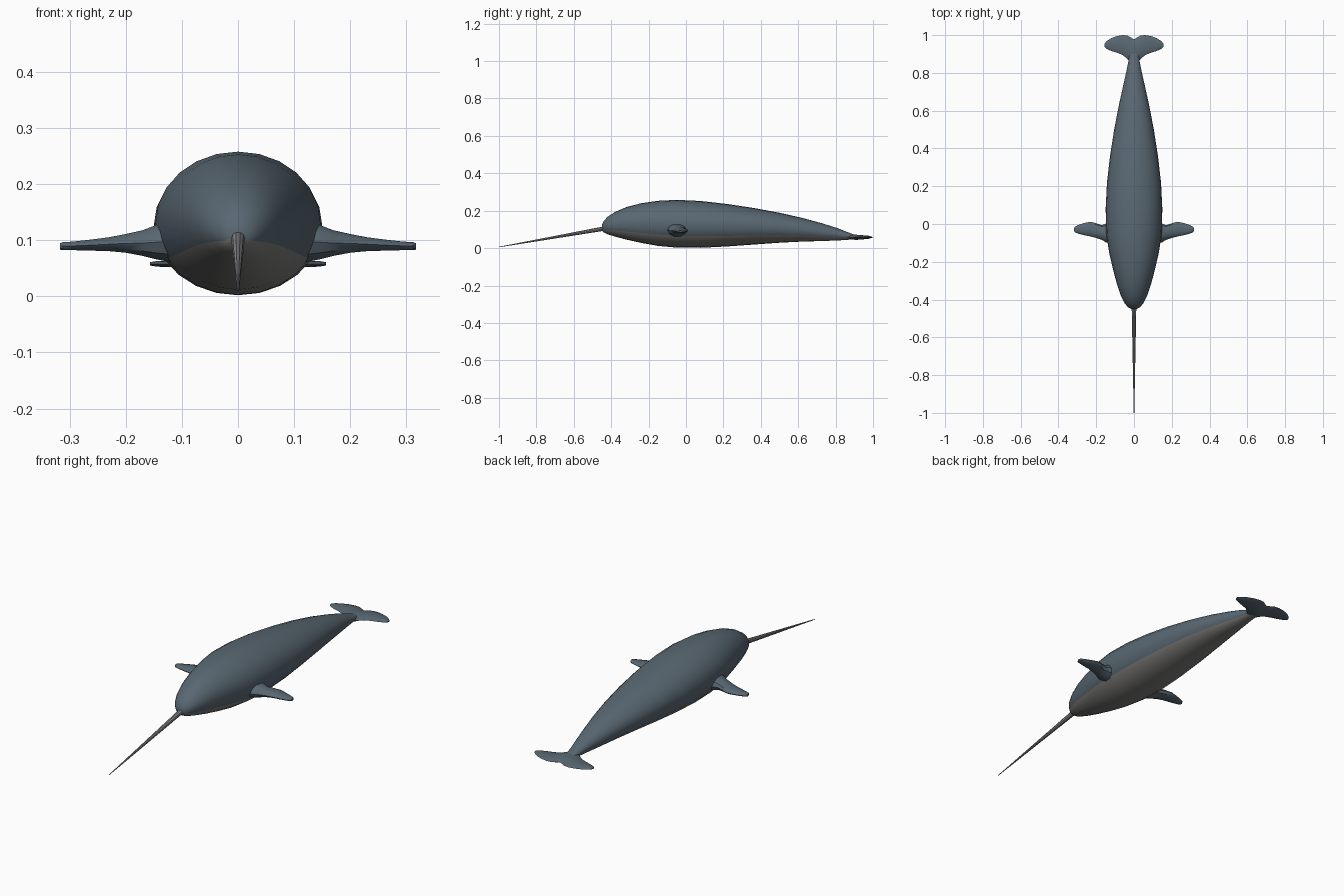
import bpy, bmesh, math
from mathutils import Vector

if "Cube" in bpy.data.objects:
    bpy.data.objects.remove(bpy.data.objects["Cube"])


def material(name, rgb):
    m = bpy.data.materials.new(name)
    m.diffuse_color = (*rgb, 1)
    m.use_nodes = True
    m.node_tree.nodes["Principled BSDF"].inputs["Base Color"].default_value = m.diffuse_color
    return m


SLATE = material("slate skin", (0.10, 0.137, 0.168))
BELLY = material("grey belly", (0.20, 0.195, 0.19))
IVORY = material("grey ivory", (0.25, 0.25, 0.25))


def loft(name, rings, mats, rule=None):
    """Skin a list of closed rings, cap both ends."""
    bm = bmesh.new()
    vs = [[bm.verts.new(p) for p in r] for r in rings]
    n = len(vs[0])
    for a, b in zip(vs, vs[1:]):
        for i in range(n):
            j = (i + 1) % n
            f = bm.faces.new((a[i], a[j], b[j], b[i]))
            if rule:
                f.material_index = rule(i)
    bm.faces.new(vs[0])
    bm.faces.new(vs[-1])
    bmesh.ops.recalc_face_normals(bm, faces=bm.faces[:])
    me = bpy.data.meshes.new(name)
    bm.to_mesh(me)
    bm.free()
    for m in mats:
        me.materials.append(m)
    ob = bpy.data.objects.new(name, me)
    bpy.context.collection.objects.link(ob)
    bpy.ops.object.select_all(action='DESELECT')
    ob.select_set(True)
    bpy.context.view_layer.objects.active = ob
    bpy.ops.object.shade_smooth_by_angle(angle=math.radians(35))
    return ob


def angles(n):
    return [2 * math.pi * i / n for i in range(n)]


# Body: y, half width, bottom z, top z
SECTIONS = [
    (-0.45, 0.014, 0.095, 0.125), (-0.44, 0.032, 0.084, 0.145),
    (-0.42, 0.050, 0.074, 0.167), (-0.38, 0.070, 0.062, 0.193),
    (-0.32, 0.090, 0.046, 0.219), (-0.24, 0.111, 0.028, 0.240),
    (-0.15, 0.132, 0.012, 0.253), (-0.05, 0.147, 0.003, 0.258),
    (0.08, 0.150, 0.002, 0.252), (0.22, 0.143, 0.009, 0.236),
    (0.36, 0.127, 0.019, 0.215), (0.50, 0.105, 0.029, 0.189),
    (0.62, 0.082, 0.035, 0.162), (0.73, 0.058, 0.038, 0.132),
    (0.81, 0.040, 0.041, 0.107), (0.86, 0.030, 0.044, 0.087),
    (0.91, 0.024, 0.049, 0.069), (0.95, 0.010, 0.054, 0.062),
]
SIDES = 24
body = [[(w * math.cos(t), y, (lo + hi) / 2 + (hi - lo) / 2 * math.sin(t))
         for t in angles(SIDES)] for y, w, lo, hi in SECTIONS]
# underside strips, from 30 degrees below the middle, are belly coloured
loft("body", body, [SLATE, BELLY],
     lambda i: int(math.sin(2 * math.pi * (i + 0.5) / SIDES) < -0.5))

# Tusk: thin tapering cone pointing forward and slightly down
base, tip = Vector((0, -0.43, 0.106)), Vector((0, -1.0, 0.006))
axis = (tip - base).normalized()
up = axis.cross(Vector((1, 0, 0)))
tusk = []
for k in (0, 0.5, 1):
    r = 0.0125 * (1 - k) + 0.0015 * k
    tusk.append([base.lerp(tip, k) + r * (math.cos(t) * Vector((1, 0, 0)) + math.sin(t) * up)
                 for t in angles(10)])
loft("tusk", tusk, [IVORY])

# Flippers: x, front y, back y, bottom z, top z
FLIPPER = [
    (0.10, -0.100, 0.010, 0.055, 0.140), (0.148, -0.098, 0.002, 0.065, 0.128),
    (0.17, -0.084, -0.006, 0.071, 0.119), (0.20, -0.074, 0.004, 0.077, 0.112),
    (0.23, -0.066, 0.012, 0.080, 0.106), (0.26, -0.060, 0.006, 0.081, 0.102),
    (0.295, -0.051, -0.005, 0.082, 0.098), (0.312, -0.044, -0.014, 0.082, 0.097),
    (0.317, -0.036, -0.022, 0.083, 0.095),
]
for side, label in ((1, "right"), (-1, "left")):
    rings = [[(side * x, (a + b) / 2 + (b - a) / 2 * math.cos(t),
               (lo + hi) / 2 + (hi - lo) / 2 * math.sin(t)) for t in angles(10)]
             for x, a, b, lo, hi in FLIPPER]
    loft(label + "_flipper", rings, [SLATE])

# Tail flukes: x, front y, back y, half thickness
FLUKE = [
    (0.0, 0.84, 0.978, 0.014), (0.018, 0.85, 0.988, 0.013),
    (0.035, 0.874, 0.998, 0.011), (0.06, 0.895, 1.0, 0.009),
    (0.09, 0.907, 0.995, 0.007), (0.12, 0.916, 0.984, 0.006),
    (0.145, 0.927, 0.968, 0.005), (0.157, 0.938, 0.953, 0.003),
]
full = [(-x, a, b, h) for x, a, b, h in FLUKE[:0:-1]] + FLUKE
rings = [[(x, (a + b) / 2 + (b - a) / 2 * math.cos(t), 0.058 + h * math.sin(t))
          for t in angles(8)] for x, a, b, h in full]
loft("tail_flukes", rings, [SLATE])
